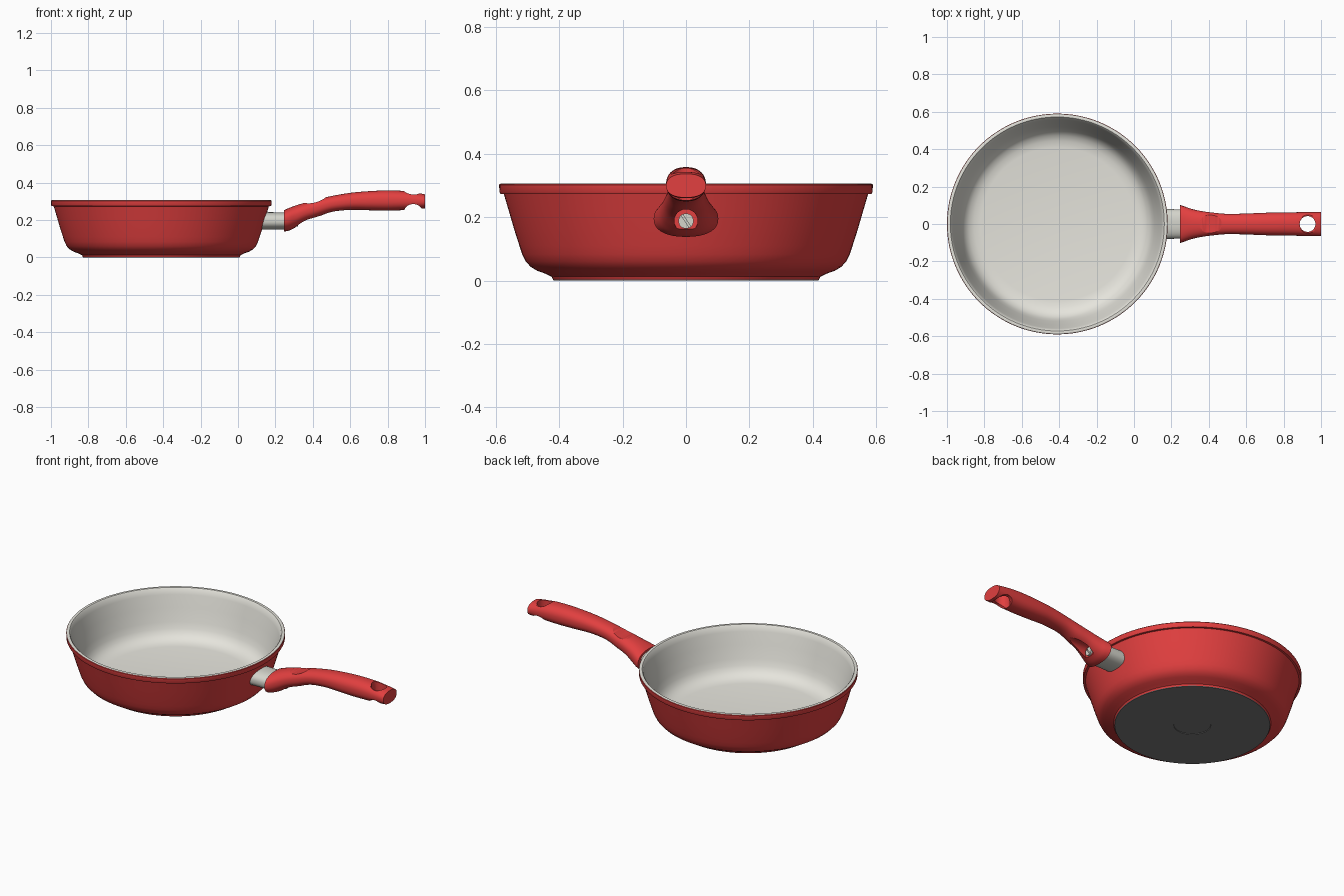
import bpy, bmesh, math
from mathutils import Matrix, Vector

if "Cube" in bpy.data.objects:
    bpy.data.objects.remove(bpy.data.objects["Cube"])


def material(name, rgb):
    m = bpy.data.materials.new(name)
    m.diffuse_color = (*rgb, 1)
    m.use_nodes = True
    m.node_tree.nodes["Principled BSDF"].inputs["Base Color"].default_value = m.diffuse_color
    return m


RED = material("red enamel", (0.76, 0.05, 0.05))
GRAY = material("warm gray lining", (0.79, 0.78, 0.72))
METAL = material("metal", (0.66, 0.66, 0.60))
DARK = material("dark base", (0.19, 0.19, 0.19))


def finish(name, bm, mats, smooth=True):
    bmesh.ops.remove_doubles(bm, verts=bm.verts, dist=1e-5)
    bmesh.ops.recalc_face_normals(bm, faces=bm.faces)
    me = bpy.data.meshes.new(name)
    bm.to_mesh(me)
    bm.free()
    for m in mats:
        me.materials.append(m)
    ob = bpy.data.objects.new(name, me)
    bpy.context.collection.objects.link(ob)
    if smooth:
        shade(ob)
    return ob


def activate(ob):
    bpy.ops.object.select_all(action='DESELECT')
    ob.select_set(True)
    bpy.context.view_layer.objects.active = ob


def shade(ob):
    activate(ob)
    bpy.ops.object.shade_smooth_by_angle(angle=math.radians(35))


def bridge(bm, rings, mat_of=lambda i: 0):
    for i in range(len(rings) - 1):
        a, b = rings[i], rings[i + 1]
        for j in range(len(a)):
            k = (j + 1) % len(a)
            bm.faces.new((a[j], a[k], b[k], b[j])).material_index = mat_of(i)


def lathe(name, profile, centre, mats, n=128):
    """Profile entries: radius, z, material of the band that follows."""
    bm = bmesh.new()
    rings = []
    for r, z, _ in profile:
        r = max(r, 1e-3)
        rings.append([bm.verts.new((centre + r * math.cos(2 * math.pi * j / n),
                                    r * math.sin(2 * math.pi * j / n), z)) for j in range(n)])
    bridge(bm, rings, lambda i: profile[i][2])
    for ring, p in ((rings[0], profile[0]), (rings[-1], profile[-1])):
        bm.faces.new(ring).material_index = p[2]
    return finish(name, bm, mats)


def catmull(points, steps):
    pts = [Vector(p) for p in points]
    out = []
    for i in range(len(pts) - 1):
        a, b, c, d = pts[max(i - 1, 0)], pts[i], pts[i + 1], pts[min(i + 2, len(pts) - 1)]
        for s in range(steps):
            t = s / steps
            out.append(0.5 * (2 * b + (c - a) * t + (2 * a - 5 * b + 4 * c - d) * t * t
                              + (3 * b - a - 3 * c + d) * t ** 3))
    return out + [pts[-1]]


def loft(name, sections, mat, power=2.0, n=56, shear=0.0):
    """Oval sections along x: x, z bottom, z top, half width."""
    bm = bmesh.new()
    rings = []
    for i, (x, lo, hi, w) in enumerate(sections):
        ring = []
        for j in range(n):
            a = 2 * math.pi * j / n
            c, s = math.cos(a), math.sin(a)
            y = w * math.copysign(abs(c) ** (2 / power), c)
            z = (hi - lo) / 2 * math.copysign(abs(s) ** (2 / power), s)
            ring.append(bm.verts.new((x + (shear * z if i == 0 else 0), y, (lo + hi) / 2 + z)))
        rings.append(ring)
    bridge(bm, rings)
    bm.faces.new(rings[0])
    bm.faces.new(rings[-1])
    return finish(name, bm, [mat])


def cylinder(name, axis, centre, radius, length, mat, n=64):
    bm = bmesh.new()
    rot = {'x': Matrix.Rotation(math.pi / 2, 4, 'Y'),
           'y': Matrix.Rotation(math.pi / 2, 4, 'X'), 'z': Matrix()}[axis]
    bmesh.ops.create_cone(bm, cap_ends=True, segments=n, radius1=radius, radius2=radius,
                          depth=length, matrix=Matrix.Translation(centre) @ rot)
    return finish(name, bm, [mat])


def cut(ob, cutter):
    cutter.hide_render = True
    mod = ob.modifiers.new("cut", 'BOOLEAN')
    mod.operation = 'DIFFERENCE'
    mod.solver = 'EXACT'
    mod.object = cutter
    activate(ob)
    bpy.ops.object.modifier_apply(modifier=mod.name)
    bpy.data.objects.remove(cutter)


# pan body: dark base with a shallow round mark, red outside, gray lining
lathe("pan_body", [
    (0, 0.003, 2), (0.099, 0.003, 2), (0.100, 0, 2), (0.418, 0, 2),
    (0.42, 0.003, 0), (0.424, 0.012, 0), (0.445, 0.022, 0), (0.470, 0.031, 0), (0.490, 0.043, 0),
    (0.506, 0.060, 0), (0.517, 0.083, 0), (0.526, 0.11, 0), (0.542, 0.16, 0), (0.558, 0.215, 0),
    (0.575, 0.273, 0), (0.586, 0.274, 0), (0.589, 0.279, 0), (0.590, 0.302, 0),
    (0.588, 0.305, 1), (0.580, 0.307, 1), (0.572, 0.306, 1), (0.567, 0.301, 1),
    (0.558, 0.27, 1), (0.540, 0.20, 1), (0.520, 0.125, 1), (0.508, 0.09, 1), (0.494, 0.065, 1),
    (0.473, 0.046, 1), (0.445, 0.034, 1), (0.41, 0.029, 1), (0, 0.028, 1)],
    -0.41, [RED, GRAY, DARK])

# metal collar between pan and handle
loft("handle_collar", [(0.134, 0.148, 0.242, 0.080), (0.275, 0.150, 0.240, 0.078)], METAL, 2.4, shear=0.25)

# curved grip
grip = loft("handle_grip", catmull([
    (0.245, 0.138, 0.252, 0.102), (0.275, 0.144, 0.265, 0.092), (0.31, 0.162, 0.278, 0.080),
    (0.36, 0.192, 0.293, 0.069), (0.42, 0.214, 0.309, 0.061), (0.50, 0.243, 0.328, 0.054),
    (0.60, 0.254, 0.345, 0.056), (0.70, 0.252, 0.354, 0.060), (0.80, 0.250, 0.358, 0.062),
    (0.89, 0.253, 0.355, 0.063), (0.95, 0.257, 0.347, 0.063), (1.0, 0.262, 0.337, 0.063)], 6), RED, 2.3)

# thumb dip, dished hanging end, hanging hole and screw channel
cut(grip, cylinder("thumb_cutter", 'y', (0.378, 0, 0.434), 0.145, 0.4, RED))
cut(grip, cylinder("end_top_cutter", 'y', (0.940, 0, 0.421), 0.085, 0.4, RED))
cut(grip, cylinder("end_bottom_cutter", 'y', (0.937, 0, 0.232), 0.053, 0.4, RED))
cut(grip, cylinder("hole_cutter", 'z', (0.928, 0, 0.3), 0.042, 0.4, RED))
cut(grip, cylinder("channel_cutter", 'x', (0.46, 0, 0.188), 0.037, 0.30, RED))
shade(grip)

# slotted screw at the end of the channel
screw = cylinder("handle_screw", 'x', (0.312, 0, 0.188), 0.024, 0.02, METAL, 32)
bm = bmesh.new()
bmesh.ops.create_cube(bm, size=1, matrix=Matrix.Translation((0.322, 0, 0.188))
                      @ Matrix.Rotation(0.6, 4, 'X') @ Matrix.Diagonal((0.01, 0.006, 0.1, 1)))
cut(screw, finish("slot_cutter", bm, [METAL], False))
shade(screw)
